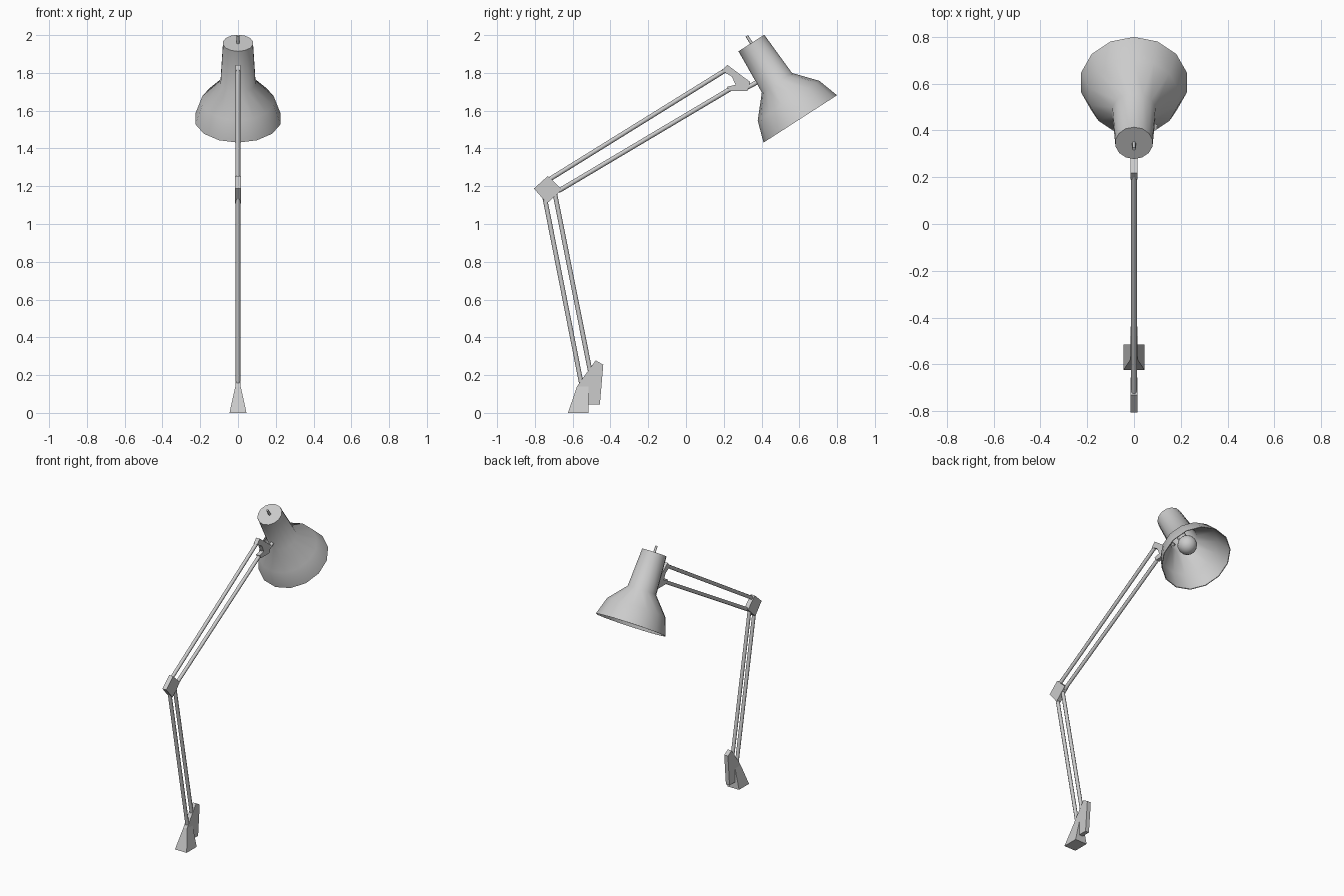
import bpy, bmesh, math
from mathutils import Vector

if "Cube" in bpy.data.objects:
    bpy.data.objects.remove(bpy.data.objects["Cube"])

CAP = Vector((0, 0.346, 1.958))           # centre of the shade's closed end
AXIS = Vector((0, 0.542, -0.841)).normalized()


def finish(name, bm, smooth=None):
    bmesh.ops.recalc_face_normals(bm, faces=bm.faces[:])
    mesh = bpy.data.meshes.new(name)
    bm.to_mesh(mesh)
    bm.free()
    obj = bpy.data.objects.new(name, mesh)
    bpy.context.collection.objects.link(obj)
    if smooth:
        bpy.ops.object.select_all(action='DESELECT')
        obj.select_set(True)
        bpy.context.view_layer.objects.active = obj
        bpy.ops.object.shade_smooth_by_angle(angle=math.radians(smooth))
    return obj


def lathe(name, origin, axis, profile, sides, smooth=50):
    """Revolve (distance along axis, radius) points; both ends are capped."""
    side = Vector((1, 0, 0))
    up = axis.cross(side).normalized()
    bm = bmesh.new()
    rings = []
    for d, r in profile:
        ring = []
        for i in range(sides):
            a = 2 * math.pi * i / sides
            ring.append(bm.verts.new(origin + axis * d + r * (up * math.cos(a) + side * math.sin(a))))
        rings.append(ring)
    for a, b in zip(rings, rings[1:]):
        for i in range(sides):
            j = (i + 1) % sides
            bm.faces.new((a[i], a[j], b[j], b[i]))
    bm.faces.new(rings[0])
    bm.faces.new(rings[-1])
    return finish(name, bm, smooth)


def rod(name, p, q, r, sides=8):
    a, b = Vector((0, *p)), Vector((0, *q))
    return lathe(name, a, (b - a).normalized(), [(0, r), ((b - a).length, r)], sides)


def plate(name, outline, half):
    """Extrude a (y, z) outline symmetrically across x."""
    bm = bmesh.new()
    l = [bm.verts.new((-half, y, z)) for y, z in outline]
    r = [bm.verts.new((half, y, z)) for y, z in outline]
    bm.faces.new(l)
    bm.faces.new(r)
    n = len(outline)
    for i in range(n):
        j = (i + 1) % n
        bm.faces.new((l[i], l[j], r[j], r[i]))
    return finish(name, bm)


# Base foot: wide at the bottom, pinched to the plate at the top
bm = bmesh.new()
low = [bm.verts.new((x, y, 0)) for x, y in ((-.045, -.625), (.045, -.625), (.045, -.516), (-.045, -.516))]
top = [bm.verts.new((x, y, .14)) for x, y in ((-.014, -.577), (.014, -.577), (.014, -.516), (-.014, -.516))]
bm.faces.new(low)
bm.faces.new(top)
for i in range(4):
    j = (i + 1) % 4
    bm.faces.new((low[i], low[j], top[j], top[i]))
finish("base_foot", bm)

# Base plate holding the lower arm
plate("base_plate", [(-.578, .138), (-.555, .172), (-.478, .278), (-.438, .255),
                     (-.456, .045), (-.517, .045), (-.517, .138)], .014)

# Arms
rod("lower_arm_rear", (-.748, 1.14), (-.555, .16), .012)
rod("lower_arm_front", (-.694, 1.16), (-.507, .22), .012)
rod("upper_arm_top", (-.725, 1.235), (.215, 1.818), .012)
rod("upper_arm_bottom", (-.675, 1.175), (.25, 1.724), .012)

# Elbow block
plate("elbow", [(-.731, 1.254), (-.657, 1.183), (-.736, 1.109), (-.805, 1.188)], .015)

# Bracket and pin joining the arm to the shade
plate("head_bracket", [(.190, 1.812), (.219, 1.842), (.340, 1.752), (.325, 1.703),
                       (.232, 1.703), (.217, 1.726), (.262, 1.737), (.243, 1.780)], .014)
rod("shade_pin", (.325, 1.723), (.39, 1.758), .012)

# Shade: outer skin, then inner skin
outer = [(0, .081), (.25, .095), (.363, .194), (.478, .2315)]
inner = [(.478, .2265), (.365, .188), (.253, .089), (.006, .075)]
lathe("shade", CAP, AXIS, outer + inner, 14, 60)

# Switch on the closed end
lathe("switch", CAP, -AXIS, [(-.005, .008), (.045, .008)], 8)

# Bulb and its socket
bm = bmesh.new()
bmesh.ops.create_uvsphere(bm, u_segments=16, v_segments=10, radius=.062)
bmesh.ops.translate(bm, verts=bm.verts[:], vec=CAP + AXIS * .32)
finish("bulb", bm, 60)
lathe("bulb_socket", CAP, AXIS, [(.004, .03), (.28, .03)], 12)
